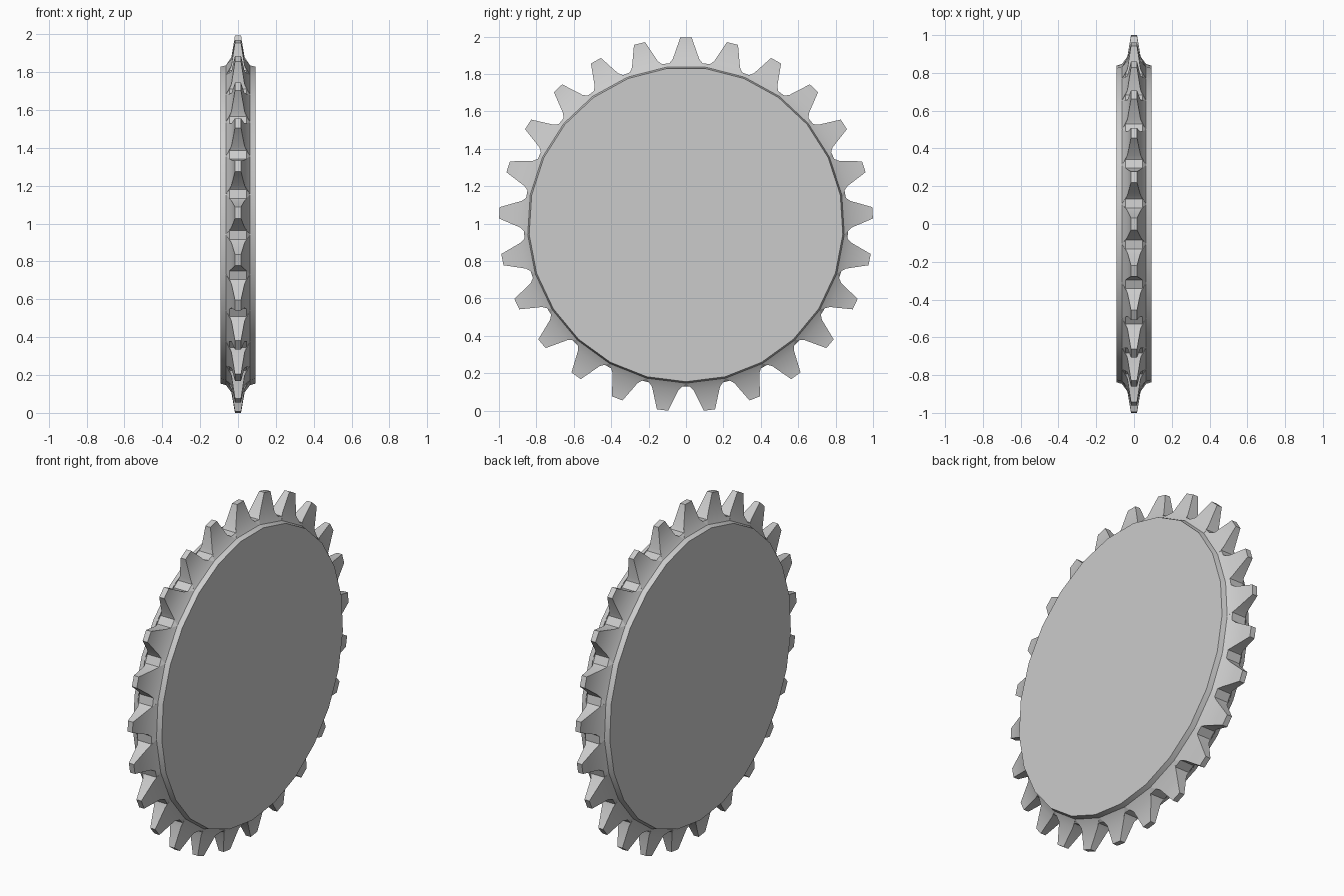
import bpy
import bmesh
from math import sin, cos, radians

if "Cube" in bpy.data.objects:
    bpy.data.objects.remove(bpy.data.objects["Cube"], do_unlink=True)

TEETH = 25
STEP = 360 / TEETH
CENTRE_Z = 0.995

# Half thickness (x) and radius at each ring of the wheel
RIM = (0.093, 0.84)
FILLET = (0.064, 0.848)
FLOOR = (0.045, 0.867)
BASE = (0.035, 0.887)
TIP = (0.016, 1.0)

steel = bpy.data.materials.new("light grey steel")
steel.use_nodes = True
grey = (0.6, 0.6, 0.6, 1)
steel.diffuse_color = grey
steel.node_tree.nodes["Principled BSDF"].inputs["Base Color"].default_value = grey

bm = bmesh.new()


def point(side, ring, degrees):
    x, r = ring
    a = radians(degrees)
    return bm.verts.new((side * x, r * sin(a), CENTRE_Z + r * cos(a)))


def make_side(side):
    """Flat face, concave fillet and tooth cheeks on one side; returns the outline."""
    rim, fillet, teeth = [], [], []
    for i in range(TEETH):
        a = i * STEP
        rim.append(point(side, RIM, a + STEP / 2))
        fillet.append(point(side, FILLET, a + STEP / 2))
        teeth.append([point(side, ring, a + d) for ring, d in (
            (FLOOR, -5.6), (BASE, -4.6), (TIP, -1.75),
            (TIP, 1.75), (BASE, 4.6), (FLOOR, 5.6))])
    bm.faces.new(rim)
    for i in range(TEETH):
        f0, b0, t0, t1, b1, f1 = teeth[i]
        g0, g1 = fillet[i - 1], fillet[i]
        following = teeth[(i + 1) % TEETH]
        for face in ((rim[i - 1], rim[i], g1, g0), (g0, g1, b1, b0),
                     (g0, b0, f0), (g1, f1, b1), (g1, following[0], f1),
                     (b0, b1, t1, t0)):
            bm.faces.new(face)
    return [v for tooth in teeth for v in tooth]


# Two mirrored sides joined by the tooth flanks, tips and gap floors
right, left = make_side(-1), make_side(1)
for i in range(len(right)):
    bm.faces.new((right[i - 1], right[i], left[i], left[i - 1]))
bmesh.ops.recalc_face_normals(bm, faces=bm.faces[:])

mesh = bpy.data.meshes.new("toothed_wheel")
bm.to_mesh(mesh)
bm.free()
mesh.materials.append(steel)
wheel = bpy.data.objects.new("toothed_wheel", mesh)
bpy.context.collection.objects.link(wheel)

# Smooth fillet, crisp teeth
bpy.ops.object.select_all(action="DESELECT")
wheel.select_set(True)
bpy.context.view_layer.objects.active = wheel
bpy.ops.object.shade_smooth_by_angle(angle=radians(30))
